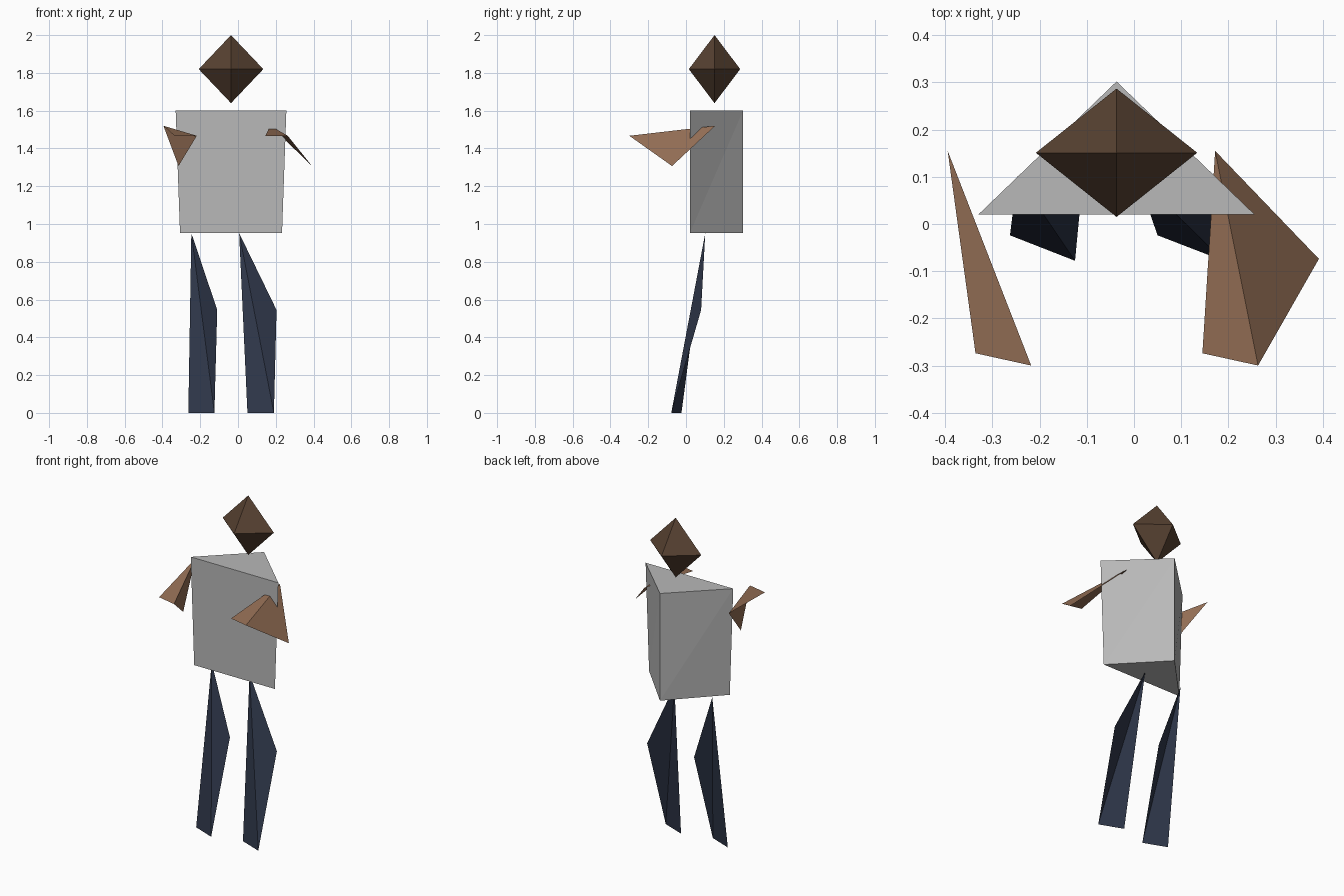
import bpy
import bmesh
from mathutils import Matrix, Vector

cube = bpy.data.objects.get("Cube")
if cube:
    bpy.data.objects.remove(cube, do_unlink=True)


def material(name, rgb):
    mat = bpy.data.materials.new(name)
    mat.use_nodes = True
    mat.diffuse_color = (*rgb, 1)
    mat.node_tree.nodes["Principled BSDF"].inputs["Base Color"].default_value = (*rgb, 1)
    return mat


def finish(name, bm, mat):
    mesh = bpy.data.meshes.new(name)
    bm.to_mesh(mesh)
    bm.free()
    mesh.materials.append(mat)
    obj = bpy.data.objects.new(name, mesh)
    bpy.context.collection.objects.link(obj)
    return obj


def folded_limb(name, mat, root, inner, tip, joint):
    """Two triangles folded along the line from root to tip."""
    bm = bmesh.new()
    a, b, c, d = [bm.verts.new(p) for p in (root, inner, tip, joint)]
    bm.faces.new((a, b, c))
    bm.faces.new((a, c, d))
    return finish(name, bm, mat)


grey = material("shirt grey", (0.48, 0.48, 0.48))
dark_brown = material("dark brown", (0.095, 0.053, 0.031))
tan = material("skin brown", (0.31, 0.165, 0.095))
navy = material("trouser navy", (0.029, 0.039, 0.07))

CENTRE_X = -0.037

# Torso: three-sided tapered prism with its ridge at the back
bm = bmesh.new()
rings = []
for z, half in ((0.952, 0.27), (1.6, 0.293)):
    outline = ((-half, 0.02), (half, 0.02), (0, 0.302))
    rings.append([bm.verts.new((CENTRE_X + x, y, z)) for x, y in outline])
low, high = rings
bm.faces.new(reversed(low))
bm.faces.new(high)
bm.faces.new((low[0], low[1], high[1], high[0]))
for i, j in ((1, 2), (2, 0)):
    bm.faces.new((low[i], low[j], high[j]))
    bm.faces.new((low[i], high[j], high[i]))
finish("torso", bm, grey)

# Head: stretched octahedron
bm = bmesh.new()
top = bm.verts.new((0, 0, 1))
bottom = bm.verts.new((0, 0, -1))
ring = [bm.verts.new(p) for p in ((1, 0, 0), (0, 1, 0), (-1, 0, 0), (0, -1, 0))]
for i in range(4):
    a, b = ring[i], ring[(i + 1) % 4]
    bm.faces.new((a, b, top))
    bm.faces.new((b, a, bottom))
size = Matrix.Diagonal((0.171, 0.136, 0.18, 1))
bm.transform(Matrix.Translation(Vector((CENTRE_X, 0.151, 1.82))) @ size)
finish("head", bm, dark_brown)

# Legs: hip, inner foot, outer foot, knee
for name, hip, foot, toe, knee in (("right_leg", -0.247, -0.263, -0.125, -0.11),
                                   ("left_leg", 0.006, 0.05, 0.19, 0.204)):
    folded_limb(name, navy, (hip, 0.102, 0.952), (foot, -0.024, 0),
                (toe, -0.078, 0), (knee, 0.08, 0.545))

# Arms: shoulder, wrist, hand, elbow
for name, shoulder, wrist, hand, elbow in (("right_arm", -0.395, -0.336, -0.218, -0.315),
                                           ("left_arm", 0.172, 0.145, 0.263, 0.392)):
    folded_limb(name, tan, (shoulder, 0.155, 1.52), (wrist, -0.274, 1.467),
                (hand, -0.3, 1.467), (elbow, -0.074, 1.307))
